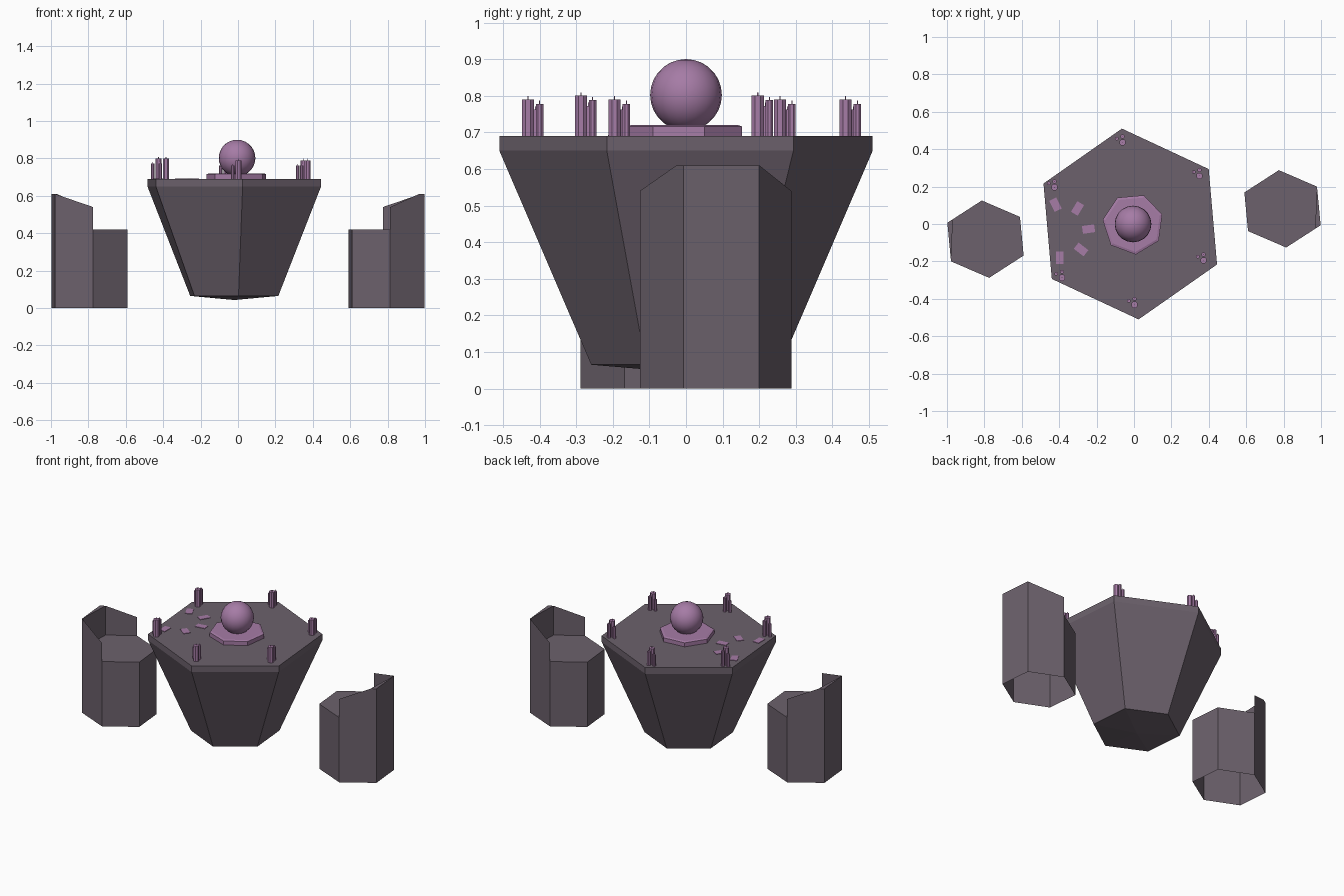
import bpy, bmesh, math
from mathutils import Matrix, Vector

if "Cube" in bpy.data.objects:
    bpy.data.objects.remove(bpy.data.objects["Cube"])


def material(name, col):
    m = bpy.data.materials.new(name)
    m.diffuse_color = (*col, 1)
    m.use_nodes = True
    m.node_tree.nodes["Principled BSDF"].inputs["Base Color"].default_value = m.diffuse_color
    return m


STONE = material("dark_stone", (0.15, 0.12, 0.15))
PURPLE = material("purple", (0.38, 0.20, 0.38))


def ring(n, start, z, rx, ry=None, c=(0, 0)):
    ry = ry or rx
    a = [math.radians(start + 360 * i / n) for i in range(n)]
    return [Vector((c[0] + rx * math.cos(t), c[1] + ry * math.sin(t), z)) for t in a]


def finish(bm, name, mat):
    me = bpy.data.meshes.new(name)
    bm.to_mesh(me)
    bm.free()
    me.materials.append(mat)
    ob = bpy.data.objects.new(name, me)
    bpy.context.collection.objects.link(ob)
    return ob


def loft(bm, rings, top=True, bottom=True):
    vs = [[bm.verts.new(p) for p in r] for r in rings]
    n = len(vs[0])
    for a, b in zip(vs, vs[1:]):
        for i in range(n):
            j = (i + 1) % n
            bm.faces.new((a[i], a[j], b[j], b[i]))
    if top:
        bm.faces.new(vs[-1])
    if bottom:
        bm.faces.new(vs[0][::-1])
    return vs


# Tapered hexagonal table with a shallow point underneath
C = (-0.02, 0.0)
bm = bmesh.new()
vs = loft(bm, [ring(6, -85, 0.065, 0.26, c=C), ring(6, -85, 0.65, 0.512, c=C),
               ring(6, -85, 0.69, 0.512, c=C)], bottom=False)
tip = bm.verts.new((C[0], C[1], 0.043))
for i in range(6):
    bm.faces.new((vs[0][(i + 1) % 6], vs[0][i], tip))
finish(bm, "table", STONE)


# Hollow hexagonal seats with a three-panel back
def chair(name, turn):
    bm = bmesh.new()
    c = (0.794, 0.081)
    base = ring(6, -85, 0, 0.225, 0.2075, c)
    seat = ring(6, -85, 0.42, 0.225, 0.2075, c)
    loft(bm, [base, seat], bottom=False)
    tops = (0.54, 0.61, 0.61, 0.54)
    inner = [p.copy() for p in seat[:4]]
    inner[1] = seat[1].lerp(seat[0], 0.16)
    lift = lambda p, z: bm.verts.new((p.x, p.y, z))
    lo, hi = [lift(p, 0.42) for p in seat[:4]], [lift(p, z) for p, z in zip(seat, tops)]
    li, hin = [lift(p, 0.42) for p in inner], [lift(p, z) for p, z in zip(inner, tops)]
    for i in range(3):
        bm.faces.new((lo[i], lo[i + 1], hi[i + 1], hi[i]))
        bm.faces.new((li[i + 1], li[i], hin[i], hin[i + 1]))
        bm.faces.new((hi[i], hi[i + 1], hin[i + 1], hin[i]))
    bmesh.ops.remove_doubles(bm, verts=bm.verts, dist=0.0005)
    bm.transform(Matrix.Rotation(turn, 4, 'Z'))
    finish(bm, name, STONE)


chair("chair_right", 0)
chair("chair_left", math.pi)

# Seven-sided stand and ball
S = (-0.005, 0)
bm = bmesh.new()
loft(bm, [ring(7, 18, z, r, c=S) for z, r in ((0.69, 0.164), (0.716, 0.164), (0.72, 0.15))])
finish(bm, "ball_stand", PURPLE)

bm = bmesh.new()
bmesh.ops.create_uvsphere(bm, u_segments=20, v_segments=14, radius=0.098,
                          matrix=Matrix.Translation((S[0], S[1], 0.802)))
for f in bm.faces:
    f.smooth = True
finish(bm, "ball", PURPLE)

# Candle clusters near each corner: (x, y, height)
spots = [(-0.061, 0.436, 0.10), (0.35, 0.257, 0.10), (0.372, -0.195, 0.10),
         (0.003, -0.432, 0.10), (-0.385, -0.287, 0.11), (-0.425, 0.196, 0.11)]
cluster = [(0, 0, 0.018, 0), (0, 0.032, 0.011, -0.012), (-0.031, 0.021, 0.010, -0.028)]
for k, (x, y, h) in enumerate(spots):
    bm = bmesh.new()
    for dx, dy, r, dh in cluster:
        c, top = (x + dx, y + dy), 0.69 + h + dh
        loft(bm, [ring(8, 22.5, 0.69, r, c=c), ring(8, 22.5, top, r, c=c)])
        loft(bm, [ring(4, 45, top, 0.002, c=c), ring(4, 45, top + 0.009, 0.002, c=c)])
    finish(bm, f"candles_{k + 1}", PURPLE)

# Flat cards laid out in an arc: (x, y, angle)
cards = [(-0.42, 0.103, -64), (-0.302, 0.083, 59), (-0.243, -0.027, 8),
         (-0.283, -0.136, -38), (-0.397, -0.180, 90)]
for k, (x, y, a) in enumerate(cards):
    bm = bmesh.new()
    bmesh.ops.create_cube(bm, size=1, matrix=Matrix.Translation((x, y, 0.6915))
                          @ Matrix.Rotation(math.radians(a), 4, 'Z')
                          @ Matrix.Diagonal((0.066, 0.042, 0.003, 1)))
    finish(bm, f"card_{k + 1}", PURPLE)
